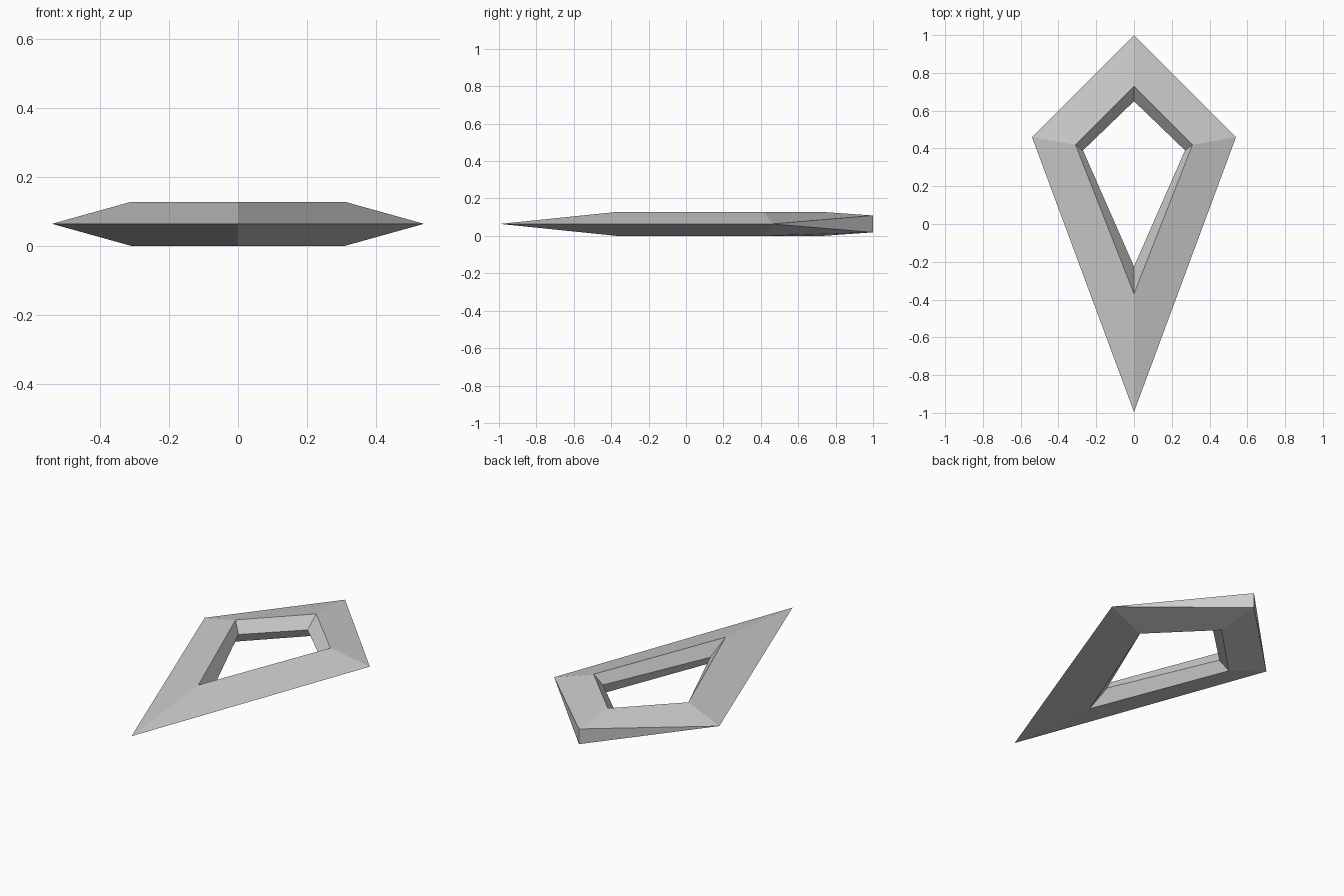
import bpy
import bmesh

cube = bpy.data.objects.get("Cube")
if cube:
    bpy.data.objects.remove(cube)

MID = 0.064  # height of the symmetry plane

grey = bpy.data.materials.new("light grey")
grey.use_nodes = True
colour = (0.6, 0.6, 0.6, 1)
grey.diffuse_color = colour
grey.node_tree.nodes["Principled BSDF"].inputs["Base Color"].default_value = colour


def kite(bm, back, side_x, side_y, front, height, back_height):
    """Ring of four corners: back, right, front, left."""
    return [bm.verts.new(p) for p in (
        (0, back, MID + back_height), (-side_x, side_y, MID + height),
        (0, front, MID + height), (side_x, side_y, MID + height))]


# Kite-shaped frame: rings running round its cross-section
bm = bmesh.new()
rings = [
    kite(bm, 1.0, 0.54, 0.46, -0.995, 0, 0.045),      # upper outer edge
    kite(bm, 0.73, 0.31, 0.42, -0.37, MID, MID),      # upper rim
    kite(bm, 0.65, 0.27, 0.39, -0.225, 0, 0),         # inner ridge
    kite(bm, 0.73, 0.31, 0.42, -0.37, -MID, -MID),    # lower rim
    kite(bm, 1.0, 0.54, 0.46, -0.995, 0, -0.045),     # lower outer edge
]
for a, b in zip(rings, rings[1:] + rings[:1]):
    for i in range(4):
        j = (i + 1) % 4
        bm.faces.new((a[i], a[j], b[j], b[i]))

# Close the outer edge to a knife edge, leaving the blunt back corner
bmesh.ops.remove_doubles(bm, verts=bm.verts, dist=0.001)
bmesh.ops.recalc_face_normals(bm, faces=bm.faces)

mesh = bpy.data.meshes.new("kite_frame")
bm.to_mesh(mesh)
bm.free()
mesh.materials.append(grey)
frame = bpy.data.objects.new("kite_frame", mesh)
bpy.context.collection.objects.link(frame)
